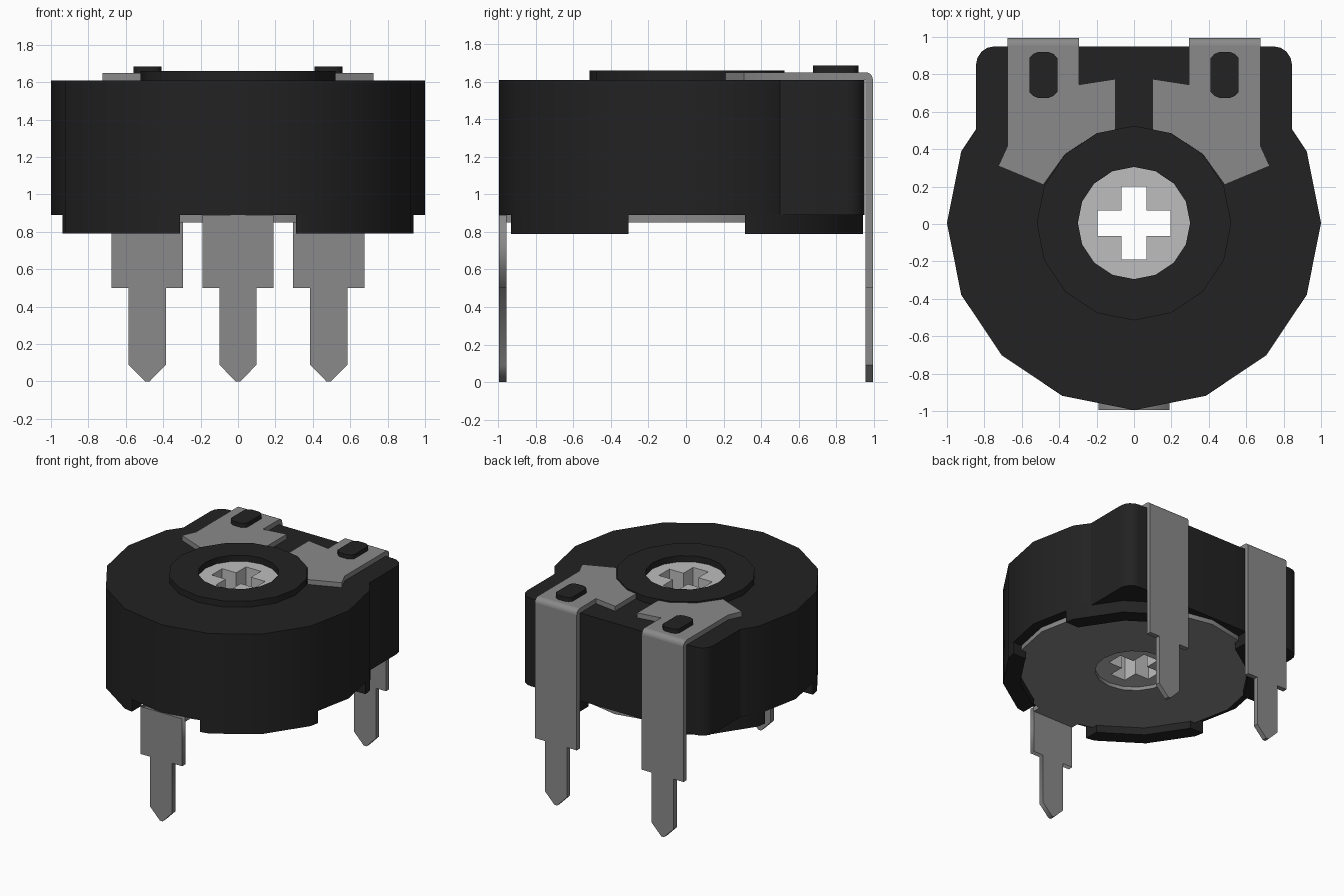
import bpy, bmesh, math
from mathutils import Matrix

old = bpy.data.objects.get("Cube")
if old:
    bpy.data.objects.remove(old, do_unlink=True)

CY = 0.005  # centre of the round parts along y


def material(name, rgb, rough=0.6):
    m = bpy.data.materials.new(name)
    m.use_nodes = True
    m.diffuse_color = (*rgb, 1)
    bsdf = m.node_tree.nodes["Principled BSDF"]
    bsdf.inputs["Base Color"].default_value = (*rgb, 1)
    bsdf.inputs["Roughness"].default_value = rough
    return m


BLACK = material("black plastic", (0.016, 0.016, 0.016))
METAL = material("grey metal", (0.254, 0.254, 0.254))
LIGHT = material("light grey plastic", (0.515, 0.515, 0.515))


def ring(r, start=0.0, end=360.0):
    """Points every 22.5 degrees on a circle, end excluded."""
    n = round((end - start) / 22.5)
    return [(r * math.cos(math.radians(start + 22.5 * i)),
             CY + r * math.sin(math.radians(start + 22.5 * i))) for i in range(n)]


def plate(name, loops, lo, hi, mat, turn=None):
    """Extrude nested 2D outlines from lo to hi; inner loops become holes."""
    curve = bpy.data.curves.new(name, 'CURVE')
    curve.dimensions = '2D'
    curve.fill_mode = 'BOTH'
    curve.extrude = (hi - lo) / 2
    for pts in loops:
        s = curve.splines.new('POLY')
        s.points.add(len(pts) - 1)
        for p, (x, y) in zip(s.points, pts):
            p.co = (x, y, 0, 1)
        s.use_cyclic_u = True
    tmp = bpy.data.objects.new(name + "_outline", curve)
    bpy.context.collection.objects.link(tmp)
    dg = bpy.context.evaluated_depsgraph_get()
    mesh = bpy.data.meshes.new_from_object(tmp.evaluated_get(dg))
    bpy.data.objects.remove(tmp, do_unlink=True)
    bpy.data.curves.remove(curve)
    bm = bmesh.new()
    bm.from_mesh(mesh)
    bmesh.ops.remove_doubles(bm, verts=bm.verts, dist=1e-4)
    bmesh.ops.recalc_face_normals(bm, faces=bm.faces)
    bm.transform((turn or Matrix()) @ Matrix.Translation((0, 0, (lo + hi) / 2)))
    bm.to_mesh(mesh)
    bm.free()
    mesh.name = name
    mesh.materials.clear()
    mesh.materials.append(mat)
    for f in mesh.polygons:
        f.material_index = 0
    ob = bpy.data.objects.new(name, mesh)
    bpy.context.collection.objects.link(ob)
    return ob


def select(obs):
    bpy.ops.object.select_all(action='DESELECT')
    for o in obs:
        o.select_set(True)
    bpy.context.view_layer.objects.active = obs[0]


def smooth(ob):
    select([ob])
    bpy.ops.object.shade_smooth_by_angle(angle=math.radians(30))


# Housing: faceted drum with a squared, round-cornered back
corner = [(0.745 + 0.1 * math.cos(a), 0.85 + 0.1 * math.sin(a))
          for a in [math.pi / 8 * i for i in range(5)]]
right = [(0.845, 0.5)] + corner
outline = ring(1.0, 157.5, 405) + right + [(-x, y) for x, y in reversed(right)]
smooth(plate("housing", [outline, ring(0.3)], 0.89, 1.61, BLACK))

# Raised collar around the rotor
smooth(plate("collar", [ring(0.52), ring(0.3)], 1.61, 1.66, BLACK))

# Rotor with a cross-shaped through slot
L, W = 0.195, 0.068
cross = []
for i in range(4):
    c, s = math.cos(i * math.pi / 2), math.sin(i * math.pi / 2)
    cross += [(x * c - y * s, CY + x * s + y * c) for x, y in ((L, -W), (L, W), (W, W))]
smooth(plate("rotor", [ring(0.3), cross], 0.88, 1.61, LIGHT))

# Four feet under the rim
foot = [(0.31, 0.938), (0.383, 0.924), (0.707, 0.707), (0.924, 0.383), (0.938, 0.31),
        (0.815, 0.31), (0.804, 0.333), (0.615, 0.615), (0.333, 0.804), (0.31, 0.815)]
for sy, yn in ((-1, "front"), (1, "back")):
    for sx, xn in ((1, "left"), (-1, "right")):
        pts = [(x * sx, CY + y * sy) for x, y in foot]
        smooth(plate(f"foot_{yn}_{xn}", [pts], 0.79, 0.895, BLACK))

# Base disc with a tongue reaching the front pin
tongue = [(-0.19, -0.89), (-0.19, -0.957), (0.19, -0.957), (0.19, -0.89)]
disc = ring(0.92, -67.5, 270) + tongue
smooth(plate("base_disc", [disc, ring(0.3)], 0.85, 0.889, METAL))


def pin(name, cx, top, y0, y1):
    """Flat stepped pin standing upright between y0 and y1."""
    half = [(0.012, 0), (0.1, 0.09), (0.1, 0.5), (0.19, 0.5), (0.19, top)]
    pts = [(cx + x, z) for x, z in half] + [(cx - x, z) for x, z in reversed(half)]
    return plate(name, [pts], -y1, -y0, METAL, Matrix.Rotation(math.pi / 2, 4, 'X'))


pin("front_pin", 0, 0.889, -0.995, -0.955)

# Back terminals: pin, rounded bend and top contact; rivet through each contact
contact = [(0.675, 0.955), (0.675, 0.42), (0.725, 0.31), (0.485, 0.21), (0.368, 0.373),
           (0.199, 0.485), (0.1, 0.505), (0.1, 0.775), (0.295, 0.745), (0.295, 0.955)]
rivet = [(0.075, 0.09), (0.055, 0.112), (0.03, 0.122)]
rivet += [(-x, y) for x, y in reversed(rivet)]
rivet += [(-x, -y) for x, y in rivet]
bend = [(0.955, 1.61)] + [(0.955 + 0.04 * math.cos(a), 1.61 + 0.04 * math.sin(a))
                          for a in [math.pi / 10 * i for i in range(6)]]
# maps outline (u, v) and depth w to y, z and x
sideways = Matrix(((0, 0, 1, 0), (1, 0, 0, 0), (0, 1, 0, 0), (0, 0, 0, 1)))
for s, side in ((1, "left"), (-1, "right")):
    cx = s * 0.485
    parts = [pin(f"back_terminal_{side}", cx, 1.61, 0.955, 0.995),
             plate("bend", [bend], cx - 0.19, cx + 0.19, METAL, sideways),
             plate("contact", [[(x * s, y) for x, y in contact]], 1.61, 1.65, METAL)]
    select(parts)
    bpy.ops.object.join()
    smooth(parts[0])
    plate(f"rivet_{side}", [[(cx + x, 0.797 + y) for x, y in rivet]], 1.61, 1.685, BLACK)
